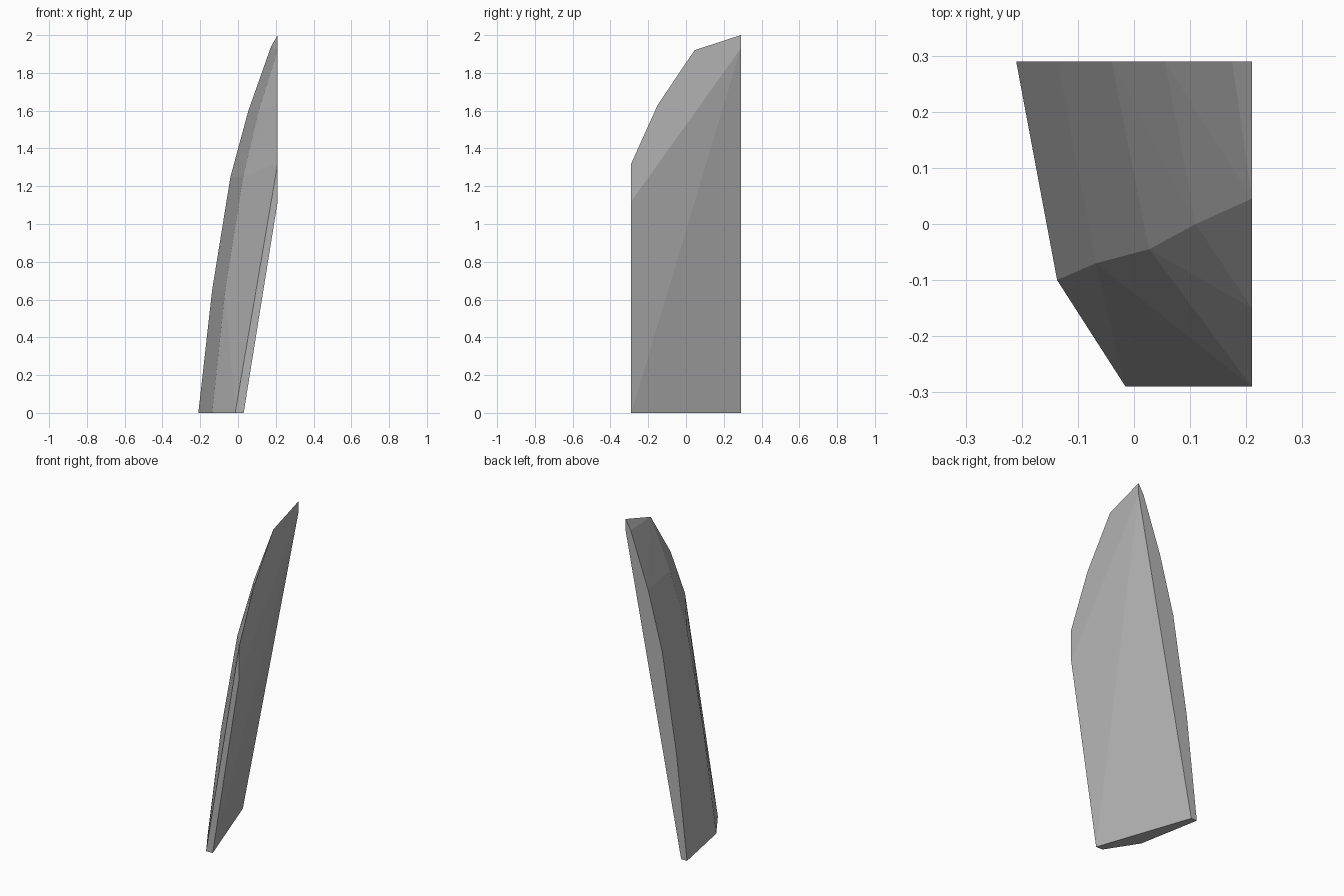
import bpy, bmesh

cube = bpy.data.objects.get("Cube")
if cube:
    bpy.data.objects.remove(cube, do_unlink=True)

HALF_W, HALF_D = 0.21, 0.29

# Outer curve along the back edge: (x, z)
back_edge = [(-HALF_W, 0), (-0.137, 0.65), (-0.04, 1.25),
             (0.055, 1.6), (0.175, 1.94), (HALF_W, 2.0)]
# Ridge where the broad side bends towards the front: (x, y, z)
ridge = [(-0.137, -0.1, 0), (-0.068, -0.07, 0.65), (0.027, -0.045, 1.25),
         (0.11, 0, 1.6), (HALF_W, 0.045, 1.92)]
# Narrow front strip: (x, z)
front_strip = [(-0.015, 0), (0.03, 0), (HALF_W, 1.12), (HALF_W, 1.32)]
# Inner slope at the back: (x, z)
inner_back = [(-0.17, 0), (HALF_W, 1.93)]

points = [(x, HALF_D, z) for x, z in back_edge + inner_back]
points += [(x, -HALF_D, z) for x, z in front_strip]
points += ridge + [(HALF_W, -0.15, 1.63)]

# Wrap the profiles in one faceted shell
bm = bmesh.new()
for p in points:
    bm.verts.new(p)
bmesh.ops.convex_hull(bm, input=bm.verts[:])
bmesh.ops.dissolve_limit(bm, angle_limit=0.01, verts=bm.verts[:], edges=bm.edges[:])
bmesh.ops.recalc_face_normals(bm, faces=bm.faces[:])
mesh = bpy.data.meshes.new("curved_slab")
bm.to_mesh(mesh)
bm.free()

# Plain grey
grey = bpy.data.materials.new("stone grey")
grey.use_nodes = True
colour = (0.45, 0.45, 0.45, 1)
grey.diffuse_color = colour
grey.node_tree.nodes["Principled BSDF"].inputs["Base Color"].default_value = colour
mesh.materials.append(grey)

slab = bpy.data.objects.new("curved_slab", mesh)
bpy.context.scene.collection.objects.link(slab)
